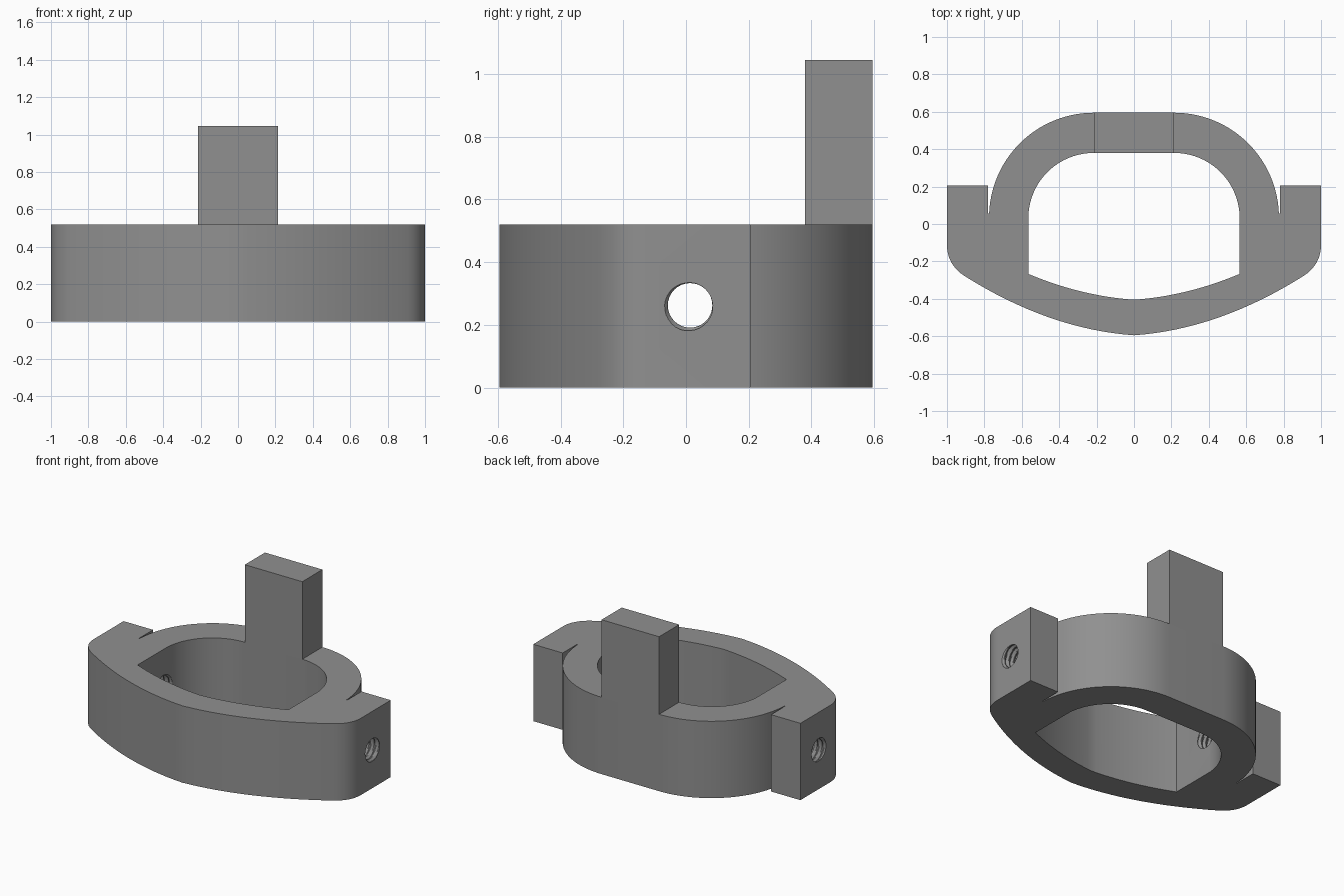
import bpy, bmesh, math

if "Cube" in bpy.data.objects:
    bpy.data.objects.remove(bpy.data.objects["Cube"])

grey = bpy.data.materials.new("steel grey")
grey.diffuse_color = (0.28, 0.28, 0.28, 1)
grey.use_nodes = True
grey.node_tree.nodes["Principled BSDF"].inputs["Base Color"].default_value = grey.diffuse_color


def make(name, bm):
    bmesh.ops.recalc_face_normals(bm, faces=bm.faces)
    me = bpy.data.meshes.new(name)
    bm.to_mesh(me)
    bm.free()
    me.materials.append(grey)
    ob = bpy.data.objects.new(name, me)
    bpy.context.collection.objects.link(ob)
    return ob


def prism(name, half, z0, z1):
    """Extrude a profile given as its right half, mirrored across x = 0."""
    pts = half + [(-x, y) for x, y in reversed(half) if x > 1e-6]
    bm = bmesh.new()
    f = bm.faces.new([bm.verts.new((x, y, z0)) for x, y in pts])
    up = bmesh.ops.extrude_face_region(bm, geom=[f])["geom"]
    bmesh.ops.translate(bm, vec=(0, 0, z1 - z0),
                        verts=[v for v in up if isinstance(v, bmesh.types.BMVert)])
    return make(name, bm)


def bow(y0, x1, n=16):
    """Shallow front curve with a faint kink in the middle."""
    return [(x, y0 + 0.07 * x + 0.309 * x * x) for x in (x1 * i / n for i in range(n + 1))]


def arc(cx, cy, r, a0, n=28):
    """Shoulder from angle a0 up to straight back."""
    return [(cx + r * math.cos(a), cy + r * math.sin(a))
            for a in (a0 + (math.pi / 2 - a0) * i / n for i in range(n + 1))]


def corner(p, c, q, n=10):
    return [tuple((1 - t) ** 2 * p[k] + 2 * t * (1 - t) * c[k] + t * t * q[k] for k in (0, 1))
            for t in (i / n for i in range(1, n + 1))]


def thread_cutter(name, x0, x1, y, z, r_in=0.071, r_out=0.086, pitch=0.036, seg=32, per=6):
    """Screw-shaped plug along x."""
    bm = bmesh.new()
    rings = []
    n = round((x1 - x0) / pitch * per)
    for i in range(n + 1):
        ring = []
        for j in range(seg):
            phase = (i / per + j / seg) % 1
            r = r_in + (r_out - r_in) * max(0, 1 - abs(2 * phase - 1) * 1.3)
            a = 2 * math.pi * j / seg
            ring.append(bm.verts.new((x0 + (x1 - x0) * i / n,
                                      y + r * math.cos(a), z + r * math.sin(a))))
        rings.append(ring)
    for a, b in zip(rings, rings[1:]):
        for j in range(seg):
            k = (j + 1) % seg
            bm.faces.new((a[j], a[k], b[k]))
            bm.faces.new((a[j], b[k], b[j]))
    bm.faces.new(rings[0])
    bm.faces.new(rings[-1])
    return make(name, bm)


# ring body: bowed front, rounded corners, side ears, slim slots, round shoulders
front = bow(-0.595, 0.91)
outer = (front + corner(front[-1], (1, -0.215), (1, -0.11))
         + [(1, 0.205), (0.78, 0.205), (0.78, 0.055)]
         + arc(0.215, 0.035, 0.56, 0.036))
body = prism("ring_body", outer, 0, 0.52)

# central opening
inner = bow(-0.405, 0.565) + arc(0.215, 0.03, 0.35, 0.07)
cutters = [prism("opening_cutter", inner, -0.1, 0.62)]

# threaded side holes
cutters.append(thread_cutter("right_thread_cutter", 0.5, 1.04, 0.013, 0.262))
cutters.append(thread_cutter("left_thread_cutter", -1.04, -0.5, 0.013, 0.262))

bpy.context.view_layer.objects.active = body
for c in cutters:
    c.hide_render = True
    m = body.modifiers.new(c.name, "BOOLEAN")
    m.operation, m.solver, m.object = "DIFFERENCE", "EXACT", c
    bpy.ops.object.modifier_apply(modifier=m.name)
    bpy.data.objects.remove(c)

bpy.ops.object.select_all(action="DESELECT")
body.select_set(True)
bpy.ops.object.shade_smooth_by_angle(angle=math.radians(25))

# upright tab at the back
prism("upright_tab", [(0.215, 0.38), (0.215, 0.595)], 0.52, 1.045)
